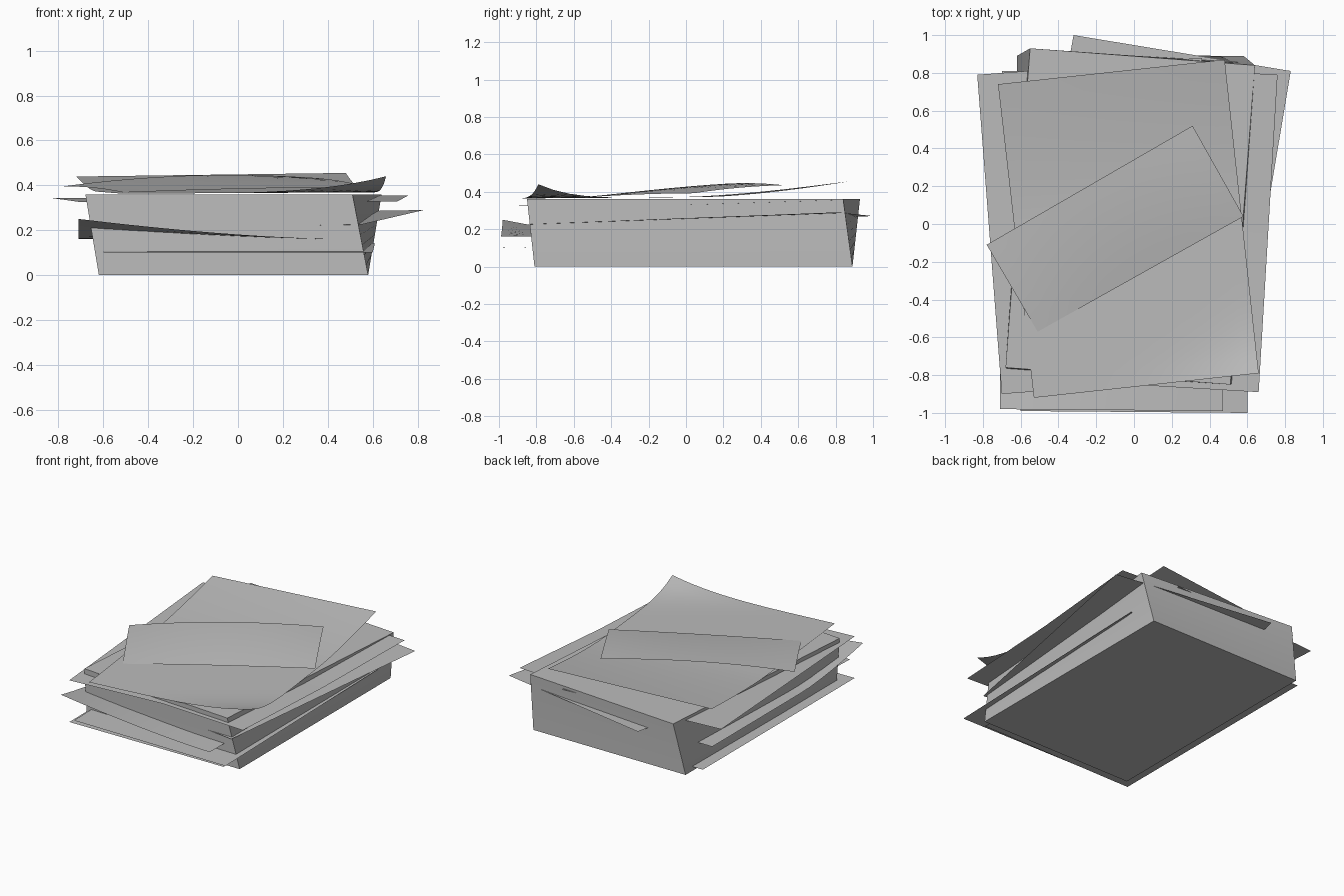
import bpy, bmesh
from mathutils import Vector

cube = bpy.data.objects.get("Cube")
if cube:
    bpy.data.objects.remove(cube, do_unlink=True)

paper = bpy.data.materials.new("paper_grey")
paper.use_nodes = True
colour = (0.5, 0.5, 0.5, 1)
paper.diffuse_color = colour
paper.node_tree.nodes["Principled BSDF"].inputs["Base Color"].default_value = colour


def finish(name, bm):
    mesh = bpy.data.meshes.new(name)
    bm.to_mesh(mesh)
    bm.free()
    mesh.materials.append(paper)
    obj = bpy.data.objects.new(name, mesh)
    bpy.context.collection.objects.link(obj)
    bpy.context.view_layer.objects.active = obj
    obj.select_set(True)
    bpy.ops.object.shade_smooth_by_angle()
    obj.select_set(False)
    return obj


def sheet(name, corners, height, nu=10, nv=14):
    """Paper from front-left, front-right, back-right, back-left corners.
    height(u, v): u runs left to right, v runs front to back."""
    fl, fr, br, bl = [Vector(c) for c in corners]
    bm = bmesh.new()
    rows = []
    for j in range(nv + 1):
        v = j / nv
        row = []
        for i in range(nu + 1):
            u = i / nu
            p = fl.lerp(fr, u).lerp(bl.lerp(br, u), v)
            row.append(bm.verts.new((p.x, p.y, height(u, v))))
        rows.append(row)
    for a, b in zip(rows, rows[1:]):
        for i in range(nu):
            bm.faces.new((a[i], a[i + 1], b[i + 1], b[i]))
    return finish(name, bm)


# Main stack: a block twisted slightly towards the top
bottom = [(-.62, -.81), (.58, -.81), (.58, .89), (-.62, .89)]
top = [(-.68, -.76), (.51, -.85), (.64, .84), (-.55, .93)]
steps = 8
bm = bmesh.new()
rings = []
for k in range(steps + 1):
    t = k / steps
    rings.append([bm.verts.new((*Vector(a).lerp(Vector(b), t), .36 * t))
                  for a, b in zip(bottom, top)])
bm.faces.new(rings[0][::-1])
bm.faces.new(rings[-1])
for a, b in zip(rings, rings[1:]):
    for i in range(4):
        n = (i + 1) % 4
        bm.faces.new((a[i], a[n], b[n], b[i]))
finish("paper_stack", bm)

# Loose sheets poking out of the sides
sheet("lowest_sheet", [(-.70, -.90), (.51, -.89), (.50, .81), (-.70, .81)],
      lambda u, v: .028)
sheet("low_front_sheet", [(-.60, -.99), (.60, -1.0), (.61, .70), (-.59, .71)],
      lambda u, v: .1 + .04 * v)
sheet("curled_front_sheet", [(-.71, -.98), (.47, -.99), (.48, .71), (-.71, .72)],
      lambda u, v: .16 + .09 * (1 - u) ** 1.6 * max(0, 1 - 2.5 * v) ** 1.5)
sheet("right_angled_sheet", [(-.62, -.67), (.55, -.86), (.83, .81), (-.32, 1.0)],
      lambda u, v: .205 + .065 * v + .02 * u)
sheet("upper_left_sheet", [(-.70, -.90), (.49, -.81), (.36, .88), (-.83, .79)],
      lambda u, v: .325 + .018 * v)
sheet("upper_right_sheet", [(-.53, -.82), (.66, -.89), (.76, .79), (-.43, .86)],
      lambda u, v: .328 + .027 * max(0, 2 * v - 1))

# Curled sheet on top of the stack
sheet("top_sheet", [(-.53, -.92), (.66, -.79), (.48, .87), (-.72, .74)],
      lambda u, v: (.364 + .015 * v
                    + (.06 + .016 * u) * max(0, (v - .55) / .45) ** 1.5
                    + .076 * max(0, u - 2.5 * v) ** 4), 16, 20)

# Small slip resting across the top
sheet("top_slip", [(-.51, -.57), (.58, .04), (.31, .52), (-.78, -.11)],
      lambda u, v: (.368 + .024 * u + .027 * v + .016 * u * v
                    + .1 * u * (1 - u) * (.2 + .9 * v)
                    + .03 * v * (1 - v)), 16, 8)
